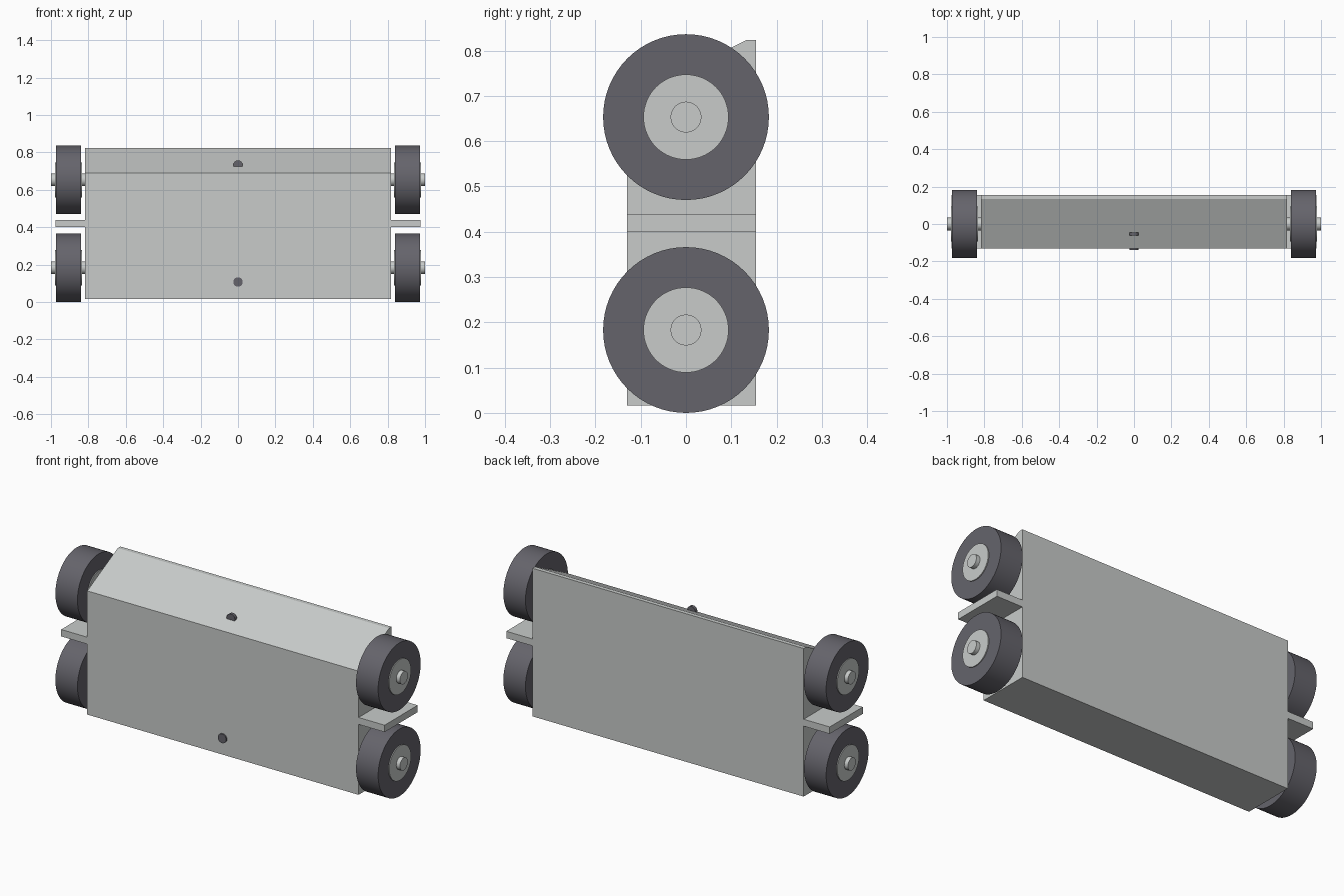
import bpy, bmesh, math
from mathutils import Matrix

cube = bpy.data.objects.get("Cube")
if cube:
    bpy.data.objects.remove(cube, do_unlink=True)


def material(name, rgb):
    m = bpy.data.materials.new(name)
    m.use_nodes = True
    m.diffuse_color = (*rgb, 1)
    m.node_tree.nodes["Principled BSDF"].inputs["Base Color"].default_value = (*rgb, 1)
    return m


grey = material("light grey", (0.58, 0.60, 0.59))
rubber = material("dark rubber", (0.13, 0.127, 0.148))


def finish(name, bm, mat):
    bmesh.ops.recalc_face_normals(bm, faces=bm.faces)
    mesh = bpy.data.meshes.new(name)
    bm.to_mesh(mesh)
    bm.free()
    mesh.materials.append(mat)
    obj = bpy.data.objects.new(name, mesh)
    bpy.context.collection.objects.link(obj)
    return obj


def prism(name, profile, x0, x1, mat):
    """Extrude a (y, z) outline along x."""
    bm = bmesh.new()
    face = bm.faces.new([bm.verts.new((x0, y, z)) for y, z in profile])
    ext = bmesh.ops.extrude_face_region(bm, geom=[face])
    new = [v for v in ext["geom"] if isinstance(v, bmesh.types.BMVert)]
    bmesh.ops.translate(bm, verts=new, vec=(x1 - x0, 0, 0))
    return finish(name, bm, mat)


def cylinder(name, axis, start, end, radius, centre, mat):
    """Round bar between two coordinates on the x or y axis."""
    bm = bmesh.new()
    bmesh.ops.create_cone(bm, cap_ends=True, segments=64, radius1=radius,
                          radius2=radius, depth=abs(end - start))
    turn = Matrix.Rotation(math.pi / 2, 4, "Y" if axis == "x" else "X")
    bmesh.ops.transform(bm, matrix=turn, verts=bm.verts)
    mid = (start + end) / 2
    obj_at = (mid, *centre) if axis == "x" else (centre[0], mid, centre[1])
    bmesh.ops.translate(bm, verts=bm.verts, vec=obj_at)
    obj = finish(name, bm, mat)
    bpy.ops.object.select_all(action="DESELECT")
    bpy.context.view_layer.objects.active = obj
    obj.select_set(True)
    bpy.ops.object.shade_smooth_by_angle(angle=math.radians(30))
    return obj


FRONT, BACK = -0.13, 0.155

# Main body with sloped upper front
prism("body", [(FRONT, 0.016), (BACK, 0.016), (BACK, 0.823),
               (0.133, 0.823), (FRONT, 0.69)], -0.818, 0.818, grey)

for side, s in (("left", 1), ("right", -1)):
    # Flat plate between the two wheels
    prism(side + "_side_plate", [(FRONT, 0.40), (BACK, 0.40), (BACK, 0.4375),
                                 (FRONT, 0.4375)], s * 0.818, s * 0.975, grey)
    # Wheels with hub and axle
    for level, z in (("lower", 0.183), ("upper", 0.653)):
        tag = side + "_" + level
        cylinder(tag + "_tyre", "x", s * 0.84, s * 0.973, 0.183, (0, z), rubber)
        cylinder(tag + "_hub", "x", s * 0.835, s * 0.978, 0.094, (0, z), grey)
        cylinder(tag + "_axle", "x", s * 0.80, s * 1.0, 0.034, (0, z), grey)

# Small round buttons on the front and the slope
cylinder("lower_button", "y", -0.138, -0.12, 0.025, (0, 0.107), rubber)
cylinder("upper_button", "y", -0.062, -0.045, 0.025, (0, 0.732), rubber)
